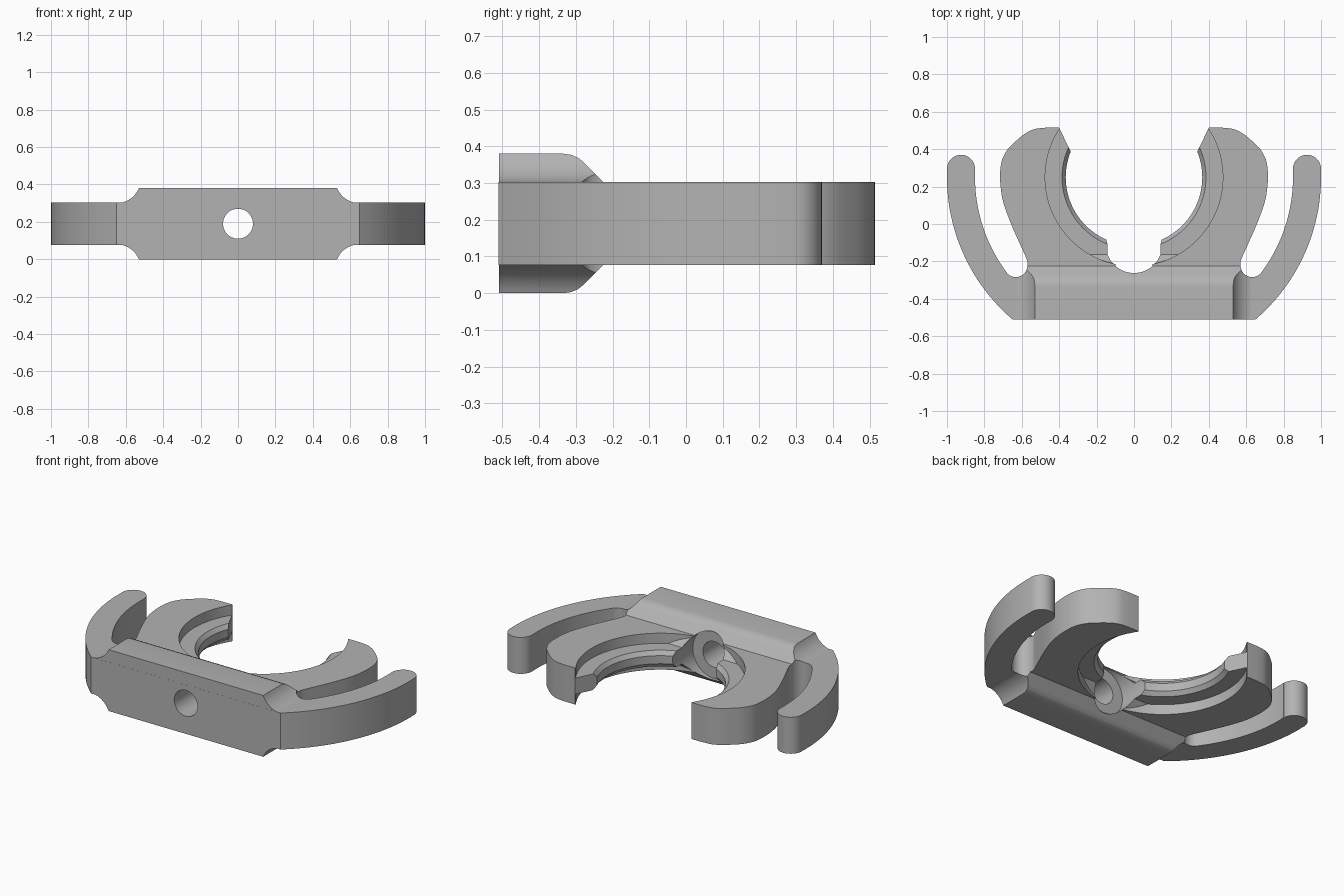
import bpy, bmesh
from math import sin, cos, pi, radians
from mathutils import Matrix

cube = bpy.data.objects.get("Cube")
if cube:
    bpy.data.objects.remove(cube)

MID = 0.19          # mid height of the whole clamp
HALF = 0.113        # half thickness of the plate
CY = 0.25           # y of the ring centre

grey = bpy.data.materials.new("plain grey")
grey.use_nodes = True
grey.diffuse_color = (0.45, 0.45, 0.45, 1)
grey.node_tree.nodes["Principled BSDF"].inputs["Base Color"].default_value = grey.diffuse_color


def arc(cx, cy, r, a, b, n):
    """Points along an arc, angles in degrees."""
    angles = [radians(a + (b - a) * i / n) for i in range(n + 1)]
    return [(cx + r * cos(t), cy + r * sin(t)) for t in angles]


def smooth(pts, n=4):
    """Catmull-Rom curve through the points."""
    out = []
    for i in range(len(pts) - 1):
        p0, p1, p2, p3 = (pts[max(0, min(len(pts) - 1, i + k))] for k in (-1, 0, 1, 2))
        for s in range(n):
            t = s / n
            out.append(tuple(
                b + 0.5 * t * (c - a + t * (2 * a - 5 * b + 4 * c - d + t * (3 * (b - c) + d - a)))
                for a, b, c, d in zip(p0, p1, p2, p3)))
    return out + [pts[-1]]


def finish(name, bm):
    bmesh.ops.recalc_face_normals(bm, faces=bm.faces)
    mesh = bpy.data.meshes.new(name)
    bm.to_mesh(mesh)
    bm.free()
    mesh.materials.append(grey)
    obj = bpy.data.objects.new(name, mesh)
    bpy.context.collection.objects.link(obj)
    return obj


def prism(name, pts, lo, hi, axis="z"):
    """Extrude an outline along z, or a (y, z) outline along x."""
    place = (lambda u, v, w: (u, v, w)) if axis == "z" else (lambda u, v, w: (w, u, v))
    bm = bmesh.new()
    face = bm.faces.new([bm.verts.new(place(u, v, lo)) for u, v in pts])
    top = bmesh.ops.extrude_face_region(bm, geom=[face])["geom"]
    bmesh.ops.translate(bm, vec=place(0, 0, hi - lo),
                        verts=[g for g in top if isinstance(g, bmesh.types.BMVert)])
    return finish(name, bm)


def lathe(name, profile, matrix, n=96):
    """Revolve an (r, z) profile into a closed solid."""
    bm = bmesh.new()
    rings = [[bm.verts.new((r * cos(2 * pi * i / n), r * sin(2 * pi * i / n), z))
              for i in range(n)] for r, z in profile]
    for a, b in zip(rings, rings[1:]):
        for i in range(n):
            j = (i + 1) % n
            bm.faces.new((a[i], a[j], b[j], b[i]))
    bm.faces.new(rings[0])
    bm.faces.new(rings[-1])
    bm.transform(matrix)
    return finish(name, bm)


def boolean(obj, other, operation):
    mod = obj.modifiers.new(operation, "BOOLEAN")
    mod.operation, mod.solver, mod.object = operation, "EXACT", other
    bpy.context.view_layer.objects.active = obj
    bpy.ops.object.modifier_apply(modifier=mod.name)
    bpy.data.objects.remove(other)


# Plate outline: spring arms outside, open ring inside
ring_low = smooth([(0.57, -0.22), (0.573, -0.19), (0.613, -0.1), (0.657, 0.0),
                   (0.70, 0.12), (0.715, 0.22), (0.715, 0.29)])
ring_high = smooth([(0.715, 0.29), (0.705, 0.345), (0.675, 0.4), (0.63, 0.445),
                    (0.58, 0.485), (0.53, 0.508), (0.47, 0.515)])
half = (arc(0, CY, 1, -49.5, 2.6, 28) + arc(0.925, 0.295, 0.075, 0, 180, 16)
        + ring_high + [(0.4, 0.515), (0.345, 0.40), (0.32, 0.35), (0, -0.1)])
outline = half + [(-x, y) for x, y in reversed(half[:-1])]
clamp = prism("clamp_body", outline, MID - HALF, MID + HALF)

# Stepped bore with a thin inner lip
bore = [(0.475, -1), (0.475, 0.14), (0.385, 0.14), (0.365, 0.165),
        (0.365, 0.215), (0.385, 0.24), (0.475, 0.24), (0.475, 1)]
boolean(clamp, lathe("bore_cutter", bore, Matrix.Translation((0, CY, 0)), 128), "DIFFERENCE")

# Thick front bar with sloped back edges
upper = [(-0.51, 0.38), (-0.335, 0.38), (-0.313, 0.377), (-0.294, 0.369), (-0.279, 0.357),
         (-0.15, 0.228)]
section = upper + [(y, 2 * MID - z) for y, z in reversed(upper)]
bar = prism("front_bar", section, -0.645, 0.645, "x")
along_y = Matrix.Rotation(-pi / 2, 4, "X")
for x in (-0.65, 0.65):
    for z in (MID + 0.24, MID - 0.24):
        cutter = lathe("fillet_cutter", [(0.13, -1), (0.13, 1)],
                       Matrix.Translation((x, 0, z)) @ along_y)
        boolean(bar, cutter, "DIFFERENCE")
boolean(clamp, bar, "UNION")

# Slots between the ring and the spring arms
slot = ([(0.85, 0.45)] + arc(0, CY, 0.85, 3, -35.5, 24)
        + arc(0.632, -0.222, 0.062, -25, -180, 14) + ring_low[1:] + [(0.715, 0.45)])
for side in (1, -1):
    boolean(clamp, prism("slot_cutter", [(side * x, y) for x, y in slot], -1, 1), "DIFFERENCE")

# Screw hole and its wider pocket
screw = [(0.08, -1), (0.08, -0.28), (0.15, -0.28), (0.15, 0.2)]
boolean(clamp, lathe("screw_cutter", screw, Matrix.Translation((0, 0, MID)) @ along_y, 64),
        "DIFFERENCE")

bpy.ops.object.select_all(action="DESELECT")
clamp.select_set(True)
bpy.context.view_layer.objects.active = clamp
bpy.ops.object.shade_smooth_by_angle(angle=radians(25))
